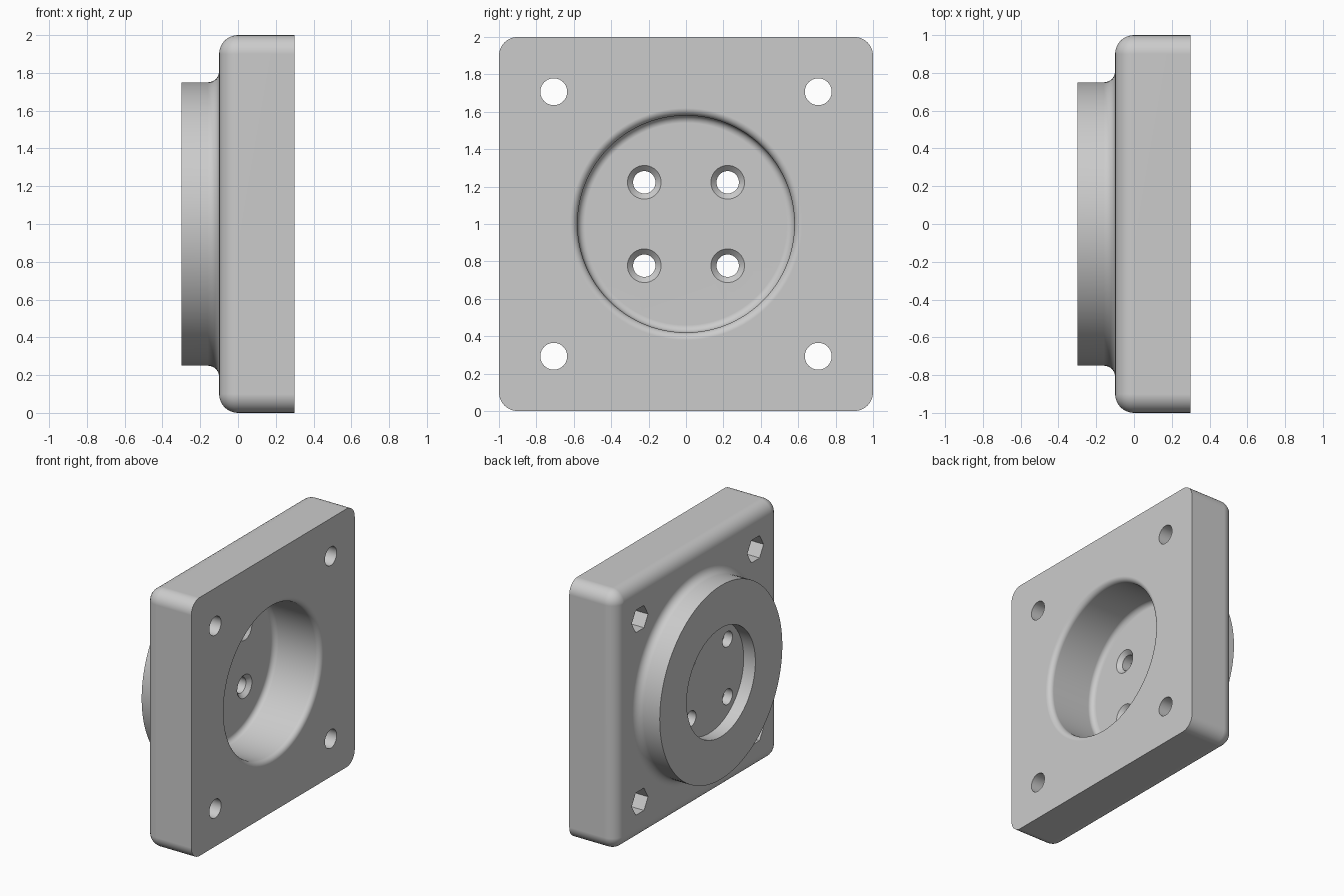
import bpy, bmesh
from math import sin, cos, pi, radians

cube = bpy.data.objects.get("Cube")
if cube:
    bpy.data.objects.remove(cube, do_unlink=True)

grey = bpy.data.materials.new("light grey")
grey.use_nodes = True
grey.diffuse_color = (0.6, 0.6, 0.6, 1)
grey.node_tree.nodes["Principled BSDF"].inputs["Base Color"].default_value = (0.6, 0.6, 0.6, 1)


def arc(cx, cr, rad, start, end, steps=8):
    """Points of an arc in the (x, radius) plane."""
    angles = [radians(start + (end - start) * i / steps) for i in range(steps + 1)]
    return [(cx + rad * cos(a), cr + rad * sin(a)) for a in angles]


def loft(name, rings):
    """Skin closed rings of points and cap both ends."""
    bm = bmesh.new()
    loops = [[bm.verts.new(p) for p in ring] for ring in rings]
    n = len(loops[0])
    for a, b in zip(loops, loops[1:]):
        for i in range(n):
            j = (i + 1) % n
            bm.faces.new((a[i], a[j], b[j], b[i]))
    bm.faces.new(loops[0])
    bm.faces.new(loops[-1])
    bmesh.ops.remove_doubles(bm, verts=bm.verts, dist=1e-5)
    bmesh.ops.recalc_face_normals(bm, faces=bm.faces)
    mesh = bpy.data.meshes.new(name)
    bm.to_mesh(mesh)
    bm.free()
    mesh.materials.append(grey)
    obj = bpy.data.objects.new(name, mesh)
    bpy.context.collection.objects.link(obj)
    return obj


def turned(name, profile, y=0, z=1, sides=96):
    """Solid of revolution about an axis parallel to x."""
    turns = [2 * pi * i / sides for i in range(sides)]
    return loft(name, [[(x, y + r * cos(t), z + r * sin(t)) for t in turns]
                       for x, r in profile])


def rounded_square(x, inset, corner=0.1, steps=8):
    """Ring of a rounded square in the yz plane."""
    ring = []
    for k, (sy, sz) in enumerate(((1, 1), (-1, 1), (-1, -1), (1, -1))):
        for i in range(steps + 1):
            t = (k + i / steps) * pi / 2
            r = corner - inset
            ring.append((x, sy * (1 - corner) + r * cos(t),
                         1 + sz * (1 - corner) + r * sin(t)))
    return ring


def combine(target, tool, operation):
    """Apply a boolean and discard the tool."""
    tool.hide_render = True
    bpy.context.view_layer.objects.active = target
    mod = target.modifiers.new(operation, 'BOOLEAN')
    mod.operation = operation
    mod.solver = 'EXACT'
    mod.object = tool
    bpy.ops.object.modifier_apply(modifier=mod.name)
    bpy.data.objects.remove(tool, do_unlink=True)


# Square plate, rounded toward the boss side
edge = [(x, 0.1 - r) for x, r in arc(0, 0, 0.1, 180, 90)]
edge[0] = (-0.1, 0.0999)
plate = loft("flange_plate", [rounded_square(x, i) for x, i in edge + [(0.3, 0)]])

# Round boss with a filleted root
boss = turned("boss", [(-0.3, 0), (-0.3, 0.75)] + arc(-0.16, 0.81, 0.06, 270, 360)
              + [(-0.05, 0.81), (-0.05, 0)])
combine(plate, boss, 'UNION')

# Deep pocket with rounded rim and floor
pocket = turned("pocket_cutter", [(-0.1, 0)] + arc(-0.06, 0.54, 0.04, 180, 90)
                + arc(0.26, 0.62, 0.04, 270, 360) + [(0.35, 0.62), (0.35, 0)])
combine(plate, pocket, 'DIFFERENCE')

# Shallow recess in the boss face
recess = turned("recess_cutter", [(-0.35, 0), (-0.35, 0.42), (-0.2, 0.42), (-0.2, 0)])
combine(plate, recess, 'DIFFERENCE')

for sy in (-1, 1):
    for sz in (-1, 1):
        # Countersunk holes through the web
        y, z = sy * 0.223, 1 + sz * 0.223
        screw = turned("screw_cutter", [(-0.25, 0), (-0.25, 0.06), (-0.13, 0.06),
                                        (-0.1, 0.09), (0, 0.09), (0, 0)], y, z, 40)
        combine(plate, screw, 'DIFFERENCE')
        # Corner bolt holes with hexagonal nut pockets
        y, z = sy * 0.707, 1 + sz * 0.707
        bolt = turned("bolt_cutter", [(-0.2, 0), (-0.2, 0.072), (0.4, 0.072), (0.4, 0)],
                      y, z, 40)
        combine(plate, bolt, 'DIFFERENCE')
        nut = turned("nut_cutter", [(-0.2, 0), (-0.2, 0.1), (0.1, 0.1), (0.1, 0)], y, z, 6)
        combine(plate, nut, 'DIFFERENCE')

# Smooth curved faces, keep flats and edges crisp
bpy.ops.object.select_all(action='DESELECT')
plate.select_set(True)
bpy.context.view_layer.objects.active = plate
bpy.ops.object.shade_smooth_by_angle(angle=radians(30))
weighted = plate.modifiers.new("weighted_normals", 'WEIGHTED_NORMAL')
weighted.keep_sharp = True
